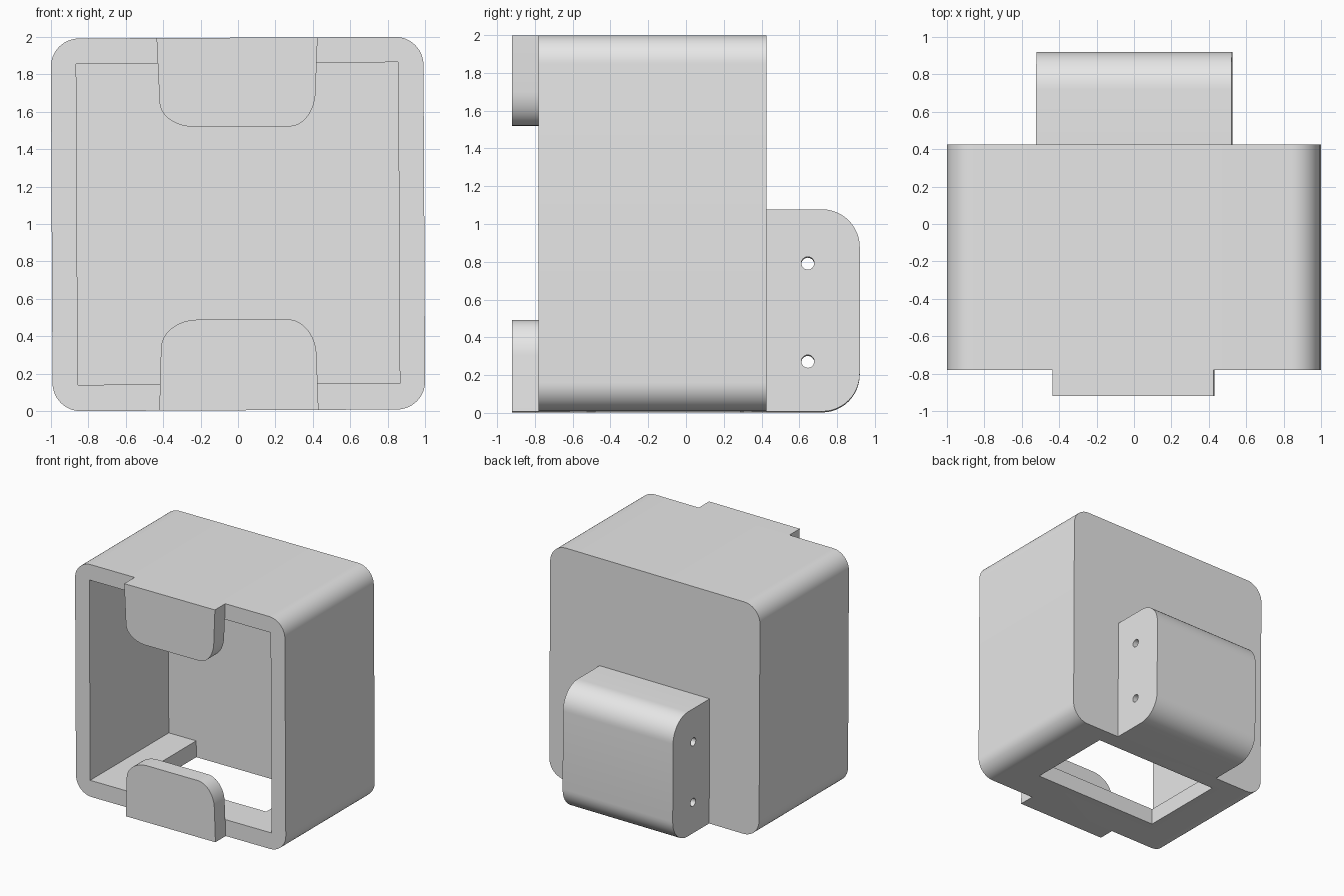
import bpy, bmesh, math
from mathutils import Vector, Matrix

cube = bpy.data.objects.get("Cube")
if cube:
    bpy.data.objects.remove(cube, do_unlink=True)

grey = bpy.data.materials.new("plain_grey")
grey.use_nodes = True
COLOUR = (0.8, 0.8, 0.8, 1)
grey.diffuse_color = COLOUR
grey.node_tree.nodes["Principled BSDF"].inputs["Base Color"].default_value = COLOUR

# The whole piece leans very slightly about the front-back axis
LEAN = (Matrix.Translation((0, 0, 1)) @ Matrix.Rotation(-0.005, 4, 'Y')
        @ Matrix.Translation((0, 0, -1)))


def rounded(corners, steps=12):
    """Profile from (u, v, a, b): a and b are fillet lengths before and after."""
    pts = []
    for i, (u, v, a, b) in enumerate(corners):
        c = Vector((u, v))
        if not a:
            pts.append(c)
            continue
        before = (Vector(corners[i - 1][:2]) - c).normalized()
        after = (Vector(corners[(i + 1) % len(corners)][:2]) - c).normalized()
        for k in range(steps + 1):
            t = math.pi / 2 * k / steps
            pts.append(c + before * a * (1 - math.sin(t)) + after * b * (1 - math.cos(t)))
    return pts


def prism(name, profile, axis, start, end):
    """Extrude a profile along x (profile in y, z) or y (profile in x, z)."""
    def place(p, d):
        return (d, p[0], p[1]) if axis == 'X' else (p[0], d, p[1])
    bm = bmesh.new()
    near = [bm.verts.new(place(p, start)) for p in profile]
    far = [bm.verts.new(place(p, end)) for p in profile]
    bm.faces.new(near)
    bm.faces.new(far[::-1])
    for i in range(len(near)):
        j = (i + 1) % len(near)
        bm.faces.new((near[i], far[i], far[j], near[j]))
    bmesh.ops.recalc_face_normals(bm, faces=bm.faces)
    bm.transform(LEAN)
    mesh = bpy.data.meshes.new(name)
    bm.to_mesh(mesh)
    bm.free()
    mesh.materials.append(grey)
    obj = bpy.data.objects.new(name, mesh)
    bpy.context.collection.objects.link(obj)
    return obj


def box(name, x, y, z):
    return prism(name, [(x[0], z[0]), (x[1], z[0]), (x[1], z[1]), (x[0], z[1])], 'Y', *y)


def activate(obj):
    bpy.ops.object.select_all(action='DESELECT')
    obj.select_set(True)
    bpy.context.view_layer.objects.active = obj


def cut(obj, cutter):
    mod = obj.modifiers.new("cut", 'BOOLEAN')
    mod.operation, mod.solver, mod.object = 'DIFFERENCE', 'EXACT', cutter
    activate(obj)
    bpy.ops.object.modifier_apply(modifier=mod.name)
    bpy.data.objects.remove(cutter, do_unlink=True)


FRONT, BACK, H, R = -0.78, 0.425, 0.995, 0.15

# Open-fronted housing with rounded long edges
shell = prism("housing", rounded([(-H, 1 - H, R, R), (H, 1 - H, R, R),
                                  (H, 1 + H, R, R), (-H, 1 + H, R, R)]), 'Y', FRONT, BACK)
cut(shell, box("cavity_cutter", (-0.86, 0.86), (FRONT - 0.1, 0.285), (0.145, 1.86)))
# Opening in the floor, reaching the back wall
cut(shell, box("floor_cutter", (-0.6, 0.6), (-0.48, 0.285), (-0.1, 0.2)))

# Retaining tabs on the front rim, top and bottom
upper = prism("upper_tab", rounded([(-0.43, 1 + H, 0, 0), (-0.41, 1.52, 0.13, 0.18),
                                    (0.41, 1.52, 0.13, 0.18), (0.43, 1 + H, 0, 0)]),
              'Y', -0.92, FRONT)
lower = prism("lower_tab", rounded([(-0.425, 1 - H, 0, 0), (-0.41, 0.49, 0.15, 0.19),
                                    (0.41, 0.49, 0.15, 0.19), (0.425, 1 - H, 0, 0)]),
              'Y', -0.92, FRONT)

# Rear mounting block with two cross holes
block = prism("rear_block", rounded([(BACK, 1 - H, 0, 0), (0.92, 1 - H, 0.2, 0.2),
                                     (0.92, 1.075, 0.2, 0.2), (BACK, 1.075, 0, 0)]),
              'X', -0.522, 0.522)
for z in (0.27, 0.79):
    ring = [(0.645 + 0.034 * math.cos(math.tau * k / 24),
             z + 0.034 * math.sin(math.tau * k / 24)) for k in range(24)]
    cut(block, prism("hole_cutter", ring, 'X', -0.7, 0.7))

for obj in (shell, upper, lower, block):
    activate(obj)
    bpy.ops.object.shade_smooth_by_angle(angle=math.radians(30))
